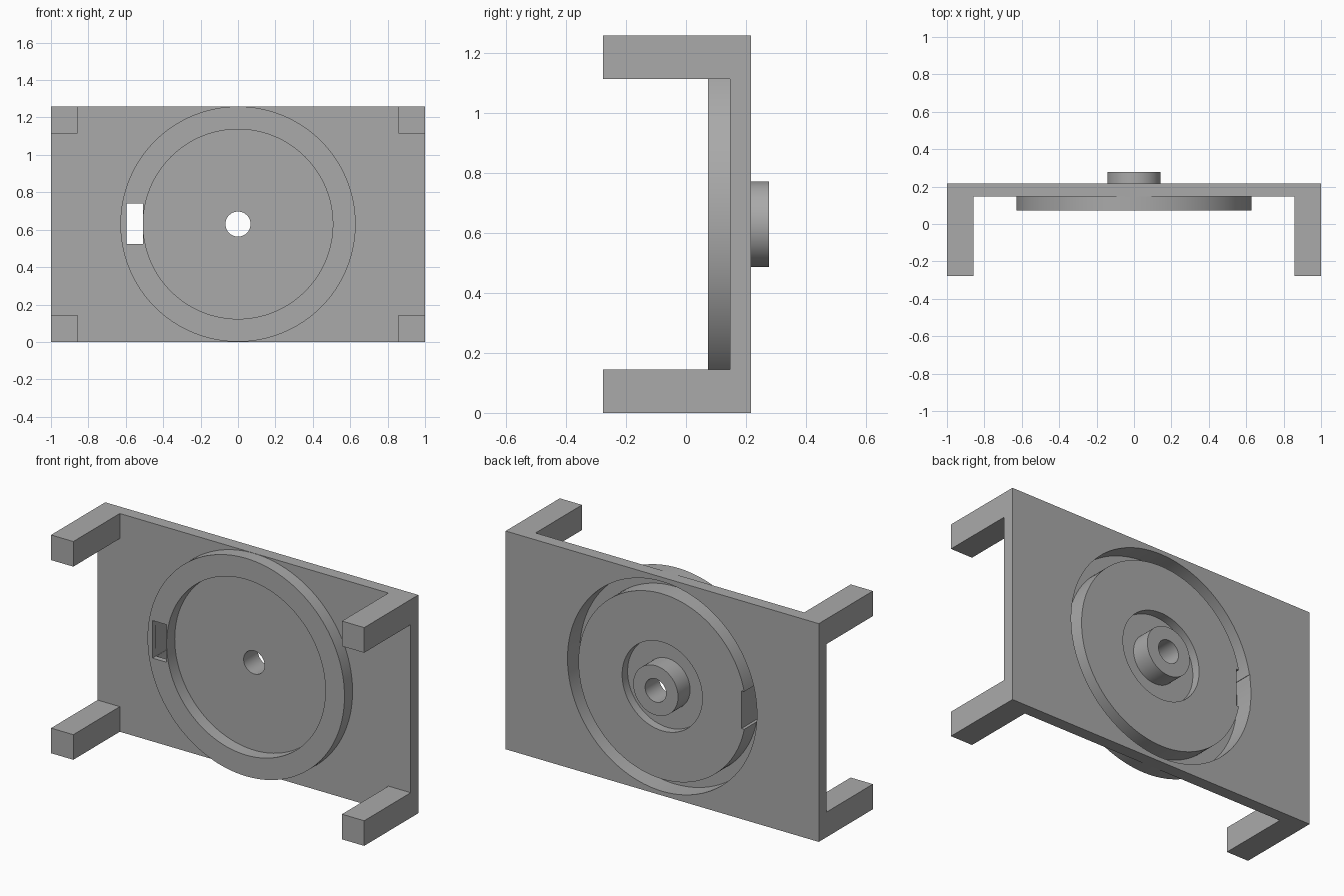
import bpy, bmesh, math

if "Cube" in bpy.data.objects:
    bpy.data.objects.remove(bpy.data.objects["Cube"])

CZ = 0.63          # height of the ring axis
BACK, FACE, RIM = 0.217, 0.147, 0.073   # plate back, plate front, ring front (y)
SEG = 128

grey = bpy.data.materials.new("plain grey")
grey.diffuse_color = (0.40, 0.40, 0.40, 1)
grey.use_nodes = True
grey.node_tree.nodes["Principled BSDF"].inputs["Base Color"].default_value = grey.diffuse_color


def make(name, bm):
    bmesh.ops.recalc_face_normals(bm, faces=bm.faces)
    me = bpy.data.meshes.new(name)
    bm.to_mesh(me)
    bm.free()
    me.materials.append(grey)
    ob = bpy.data.objects.new(name, me)
    bpy.context.collection.objects.link(ob)
    return ob


def box(name, x0, x1, y0, y1, z0, z1):
    bm = bmesh.new()
    bmesh.ops.create_cube(bm, size=1)
    for v in bm.verts:
        v.co = ((x0 + x1) / 2 + v.co.x * (x1 - x0),
                (y0 + y1) / 2 + v.co.y * (y1 - y0),
                (z0 + z1) / 2 + v.co.z * (z1 - z0))
    return make(name, bm)


def tube(name, r0, r1, y0, y1):
    """Disc (r0 = 0) or tube around the ring axis, from y0 to y1."""
    bm = bmesh.new()
    prof = [(r, y) for r, y in ((r0, y0), (r1, y0), (r1, y1), (r0, y1))]
    if r0 == 0:
        prof = prof[1:3]
    rings = [[bm.verts.new((r * math.cos(a), y, CZ + r * math.sin(a)))
              for a in (2 * math.pi * i / SEG for i in range(SEG))] for r, y in prof]
    n = len(rings)
    for k in range(n if n > 2 else 1):
        a, b = rings[k], rings[(k + 1) % n]
        for i in range(SEG):
            j = (i + 1) % SEG
            bm.faces.new((a[i], a[j], b[j], b[i]))
    if n == 2:
        bm.faces.new(rings[0])
        bm.faces.new(rings[1])
    return make(name, bm)


def combine(target, other, op):
    m = target.modifiers.new(op.lower(), 'BOOLEAN')
    m.operation, m.object, m.solver = op, other, 'EXACT'
    bpy.context.view_layer.objects.active = target
    bpy.ops.object.modifier_apply(modifier=m.name)
    bpy.data.objects.remove(other)


# back plate with four corner legs
frame = box("frame", -1, 1, FACE, BACK, 0, 1.26)
for x0 in (-1, 0.858):
    for z0 in (0, 1.115):
        combine(frame, box("leg", x0, x0 + 0.142, -0.277, 0.18, z0, z0 + 0.145), 'UNION')

# raised ring on the front, recessed in the middle, grooved from the back
combine(frame, tube("ring", 0, 0.629, RIM, 0.18), 'UNION')
combine(frame, tube("front_recess", 0, 0.507, 0, FACE), 'DIFFERENCE')
combine(frame, tube("back_groove", 0.535, 0.605, 0.105, 0.3), 'DIFFERENCE')

# rear pocket around a hollow boss
combine(frame, tube("back_pocket", 0, 0.256, 0.167, 0.3), 'DIFFERENCE')
combine(frame, tube("boss", 0, 0.143, 0.155, 0.277), 'UNION')
combine(frame, tube("axle_hole", 0, 0.067, 0, 0.4), 'DIFFERENCE')

# rectangular slot through the ring
combine(frame, box("slot", -0.597, -0.507, 0, 0.4, 0.523, 0.74), 'DIFFERENCE')

# merge coplanar faces, then smooth the round walls
bm = bmesh.new()
bm.from_mesh(frame.data)
bmesh.ops.remove_doubles(bm, verts=bm.verts, dist=1e-5)
bmesh.ops.dissolve_limit(bm, angle_limit=0.01, verts=bm.verts, edges=bm.edges)
bm.to_mesh(frame.data)
bm.free()
bpy.ops.object.select_all(action='DESELECT')
frame.select_set(True)
bpy.context.view_layer.objects.active = frame
bpy.ops.object.shade_smooth_by_angle(angle=math.radians(30))
